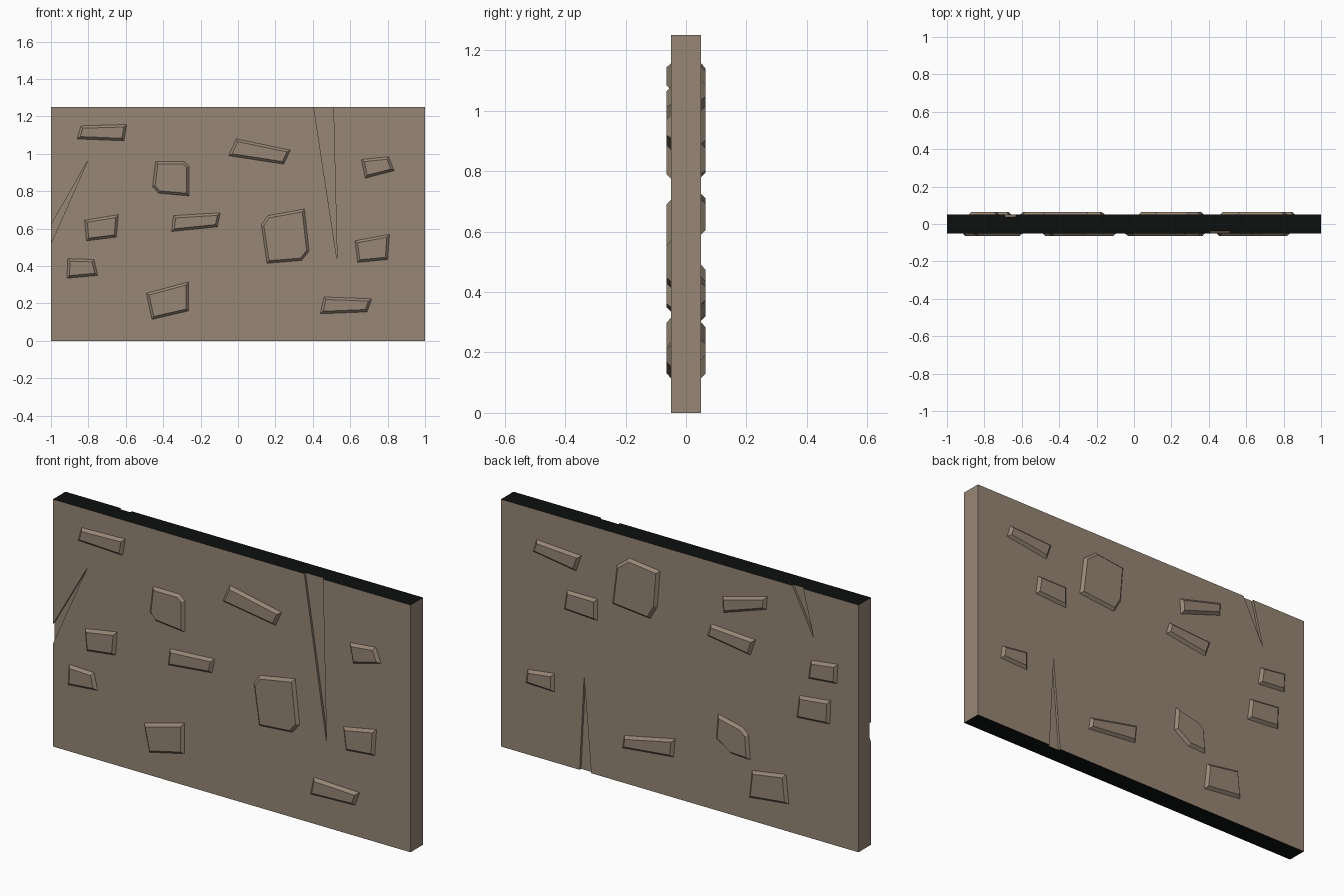
import bpy, bmesh
from mathutils import Vector

if "Cube" in bpy.data.objects:
    bpy.data.objects.remove(bpy.data.objects["Cube"])

HALF_T, HEIGHT = 0.05, 1.25      # slab half thickness and height
RISE, BEVEL = 0.014, 0.013       # stone relief
CRACK_DEPTH = 0.012


def material(name, rgb):
    m = bpy.data.materials.new(name)
    m.diffuse_color = (*rgb, 1)
    m.use_nodes = True
    m.node_tree.nodes["Principled BSDF"].inputs["Base Color"].default_value = m.diffuse_color
    return m


plaster = material("brown_plaster", (0.31, 0.24, 0.18))
dark = material("dark_edge", (0.004, 0.005, 0.005))


def add_object(name, bm):
    bmesh.ops.recalc_face_normals(bm, faces=bm.faces)
    mesh = bpy.data.meshes.new(name)
    bm.to_mesh(mesh)
    bm.free()
    ob = bpy.data.objects.new(name, mesh)
    bpy.context.collection.objects.link(ob)
    mesh.materials.append(plaster)
    return ob


def stone(name, pts, side):
    """Raised bevelled stone; side is -1 for the front, 1 for the back."""
    bm = bmesh.new()
    f = bm.faces.new([bm.verts.new((x, side * HALF_T, z)) for x, z in pts])
    f.normal_update()
    if f.normal.y * side < 0:
        f.normal_flip()
    bmesh.ops.inset_individual(bm, faces=[f], thickness=BEVEL, use_even_offset=True)
    bmesh.ops.translate(bm, verts=f.verts, vec=(0, side * RISE, 0))
    # close the back so normals are consistent
    bmesh.ops.holes_fill(bm, edges=[e for e in bm.edges if e.is_boundary])
    return add_object(name, bm)


def crack_cutter(a, b, tip, side):
    """Wedge running past the slab edge and narrowing to its tip."""
    bm = bmesh.new()
    tip = Vector(tip)
    tri = [tip, tip + (Vector(a) - tip) * 1.1, tip + (Vector(b) - tip) * 1.1]
    f = bm.faces.new([bm.verts.new((p.x, side * (HALF_T - CRACK_DEPTH), p.y)) for p in tri])
    ext = bmesh.ops.extrude_face_region(bm, geom=[f], use_keep_orig=True)
    top = [v for v in ext["geom"] if isinstance(v, bmesh.types.BMVert)]
    bmesh.ops.translate(bm, verts=top, vec=(0, side * 0.05, 0))
    return add_object("crack_cutter", bm)


# Slab
bm = bmesh.new()
bmesh.ops.create_cube(bm, size=1)
for v in bm.verts:
    v.co = (v.co.x * 2, v.co.y * 2 * HALF_T, (v.co.z + 0.5) * HEIGHT)
slab = add_object("wall_slab", bm)

# Cracks: two edge points, tip, side
cracks = [
    ((0.405, 1.25), (0.51, 1.25), (0.53, 0.43), -1),
    ((-1, 0.62), (-1, 0.52), (-0.805, 0.96), -1),
    ((-0.63, 1.25), (-0.69, 1.25), (-0.75, 1.015), 1),
    ((0.56, 0), (0.495, 0), (0.535, 0.48), 1),
]
bpy.context.view_layer.objects.active = slab
for c in cracks:
    cutter = crack_cutter(*c)
    mod = slab.modifiers.new("crack", 'BOOLEAN')
    mod.operation, mod.solver, mod.object = 'DIFFERENCE', 'EXACT', cutter
    bpy.ops.object.modifier_apply(modifier=mod.name)
    bpy.data.objects.remove(cutter)

# Dark top and bottom edges
slab.data.materials.clear()
slab.data.materials.append(plaster)
slab.data.materials.append(dark)
for p in slab.data.polygons:
    at_end = p.center.z < 0.001 or p.center.z > HEIGHT - 0.001
    p.material_index = 1 if at_end and abs(p.normal.z) > 0.9 else 0

# Stones on the front, outlines as (x, z)
front = [
    [(-.86, 1.08), (-.84, 1.15), (-.595, 1.157), (-.61, 1.07)],
    [(-.44, .96), (-.29, .96), (-.262, .935), (-.262, .775), (-.425, .79), (-.457, .825)],
    [(-.01, 1.08), (.28, 1.02), (.245, .945), (-.05, .99)],
    [(.66, .97), (.805, .985), (.835, .91), (.68, .87)],
    [(-.82, .645), (-.64, .675), (-.65, .555), (-.81, .535)],
    [(-.345, .67), (-.095, .685), (-.11, .61), (-.355, .585)],
    [(.16, .67), (.355, .705), (.38, .48), (.34, .43), (.155, .415), (.125, .62)],
    [(.625, .535), (.81, .57), (.80, .435), (.64, .42)],
    [(-.91, .44), (-.77, .435), (-.75, .35), (-.915, .335)],
    [(-.49, .255), (-.265, .315), (-.265, .16), (-.46, .115)],
    [(.46, .235), (.715, .225), (.69, .155), (.44, .145)],
]
for i, pts in enumerate(front):
    stone(f"front_stone_{i + 1}", pts, -1)

# Stones on the back
back = [
    [(.80, 1.10), (.55, 1.085), (.58, 1.0), (.82, 1.035)],
    [(.63, .89), (.46, .89), (.46, .78), (.645, .79)],
    [(.35, 1.09), (.28, 1.145), (.11, 1.125), (.125, .94), (.165, .87), (.375, .89)],
    [(-.24, 1.09), (-.49, 1.157), (-.485, 1.09), (-.245, 1.01)],
    [(-.175, .935), (-.425, .92), (-.395, .835), (-.155, .87)],
    [(-.735, .90), (-.885, .92), (-.88, .82), (-.72, .805)],
    [(-.67, .705), (-.845, .725), (-.84, .605), (-.655, .59)],
    [(.85, .43), (.70, .45), (.70, .355), (.86, .36)],
    [(.31, .24), (.025, .30), (.035, .205), (.32, .175)],
    [(-.215, .49), (-.35, .46), (-.385, .43), (-.395, .305), (-.29, .31), (-.205, .365)],
    [(-.405, .255), (-.595, .285), (-.61, .14), (-.39, .115)],
]
for i, pts in enumerate(back):
    stone(f"back_stone_{i + 1}", pts, 1)
